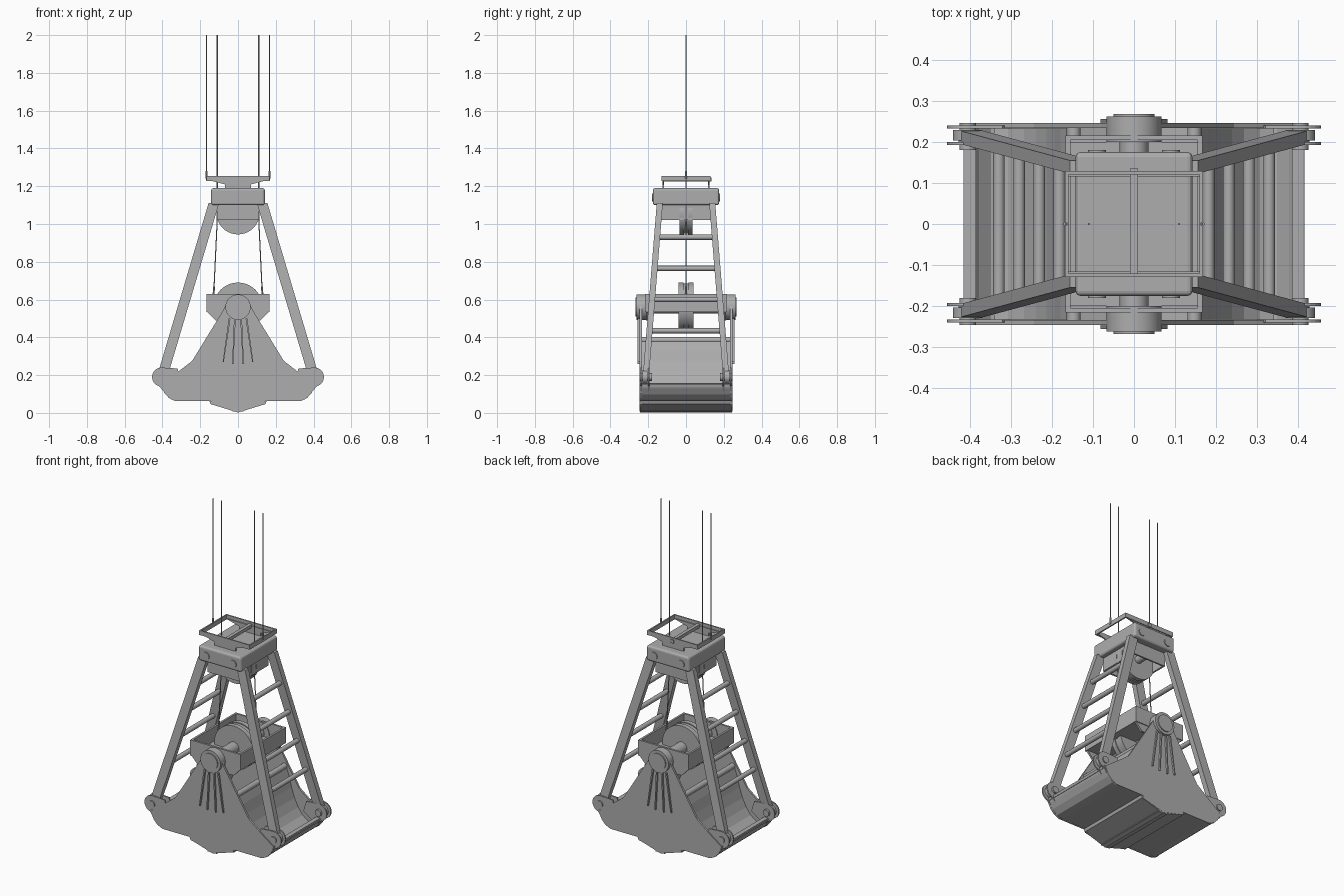
import bpy, bmesh, math
from mathutils import Vector

if "Cube" in bpy.data.objects:
    bpy.data.objects.remove(bpy.data.objects["Cube"])

steel = bpy.data.materials.new("dark_steel")
steel.diffuse_color = (.42, .42, .42, 1)
steel.use_nodes = True
steel.node_tree.nodes["Principled BSDF"].inputs["Base Color"].default_value = steel.diffuse_color


def finish(name, bm, smooth=False):
    bmesh.ops.recalc_face_normals(bm, faces=bm.faces)
    me = bpy.data.meshes.new(name)
    bm.to_mesh(me)
    bm.free()
    me.materials.append(steel)
    ob = bpy.data.objects.new(name, me)
    bpy.context.collection.objects.link(ob)
    if smooth:
        bpy.context.view_layer.objects.active = ob
        ob.select_set(True)
        bpy.ops.object.shade_smooth_by_angle(angle=math.radians(35))
        ob.select_set(False)
    return ob


def box(name, lo, hi, bevel=0):
    bm = bmesh.new()
    bmesh.ops.create_cube(bm, size=1)
    for v in bm.verts:
        v.co = [l + (h - l) * (c + .5) for l, h, c in zip(lo, hi, v.co)]
    ob = finish(name, bm)
    if bevel:
        m = ob.modifiers.new("bevel", 'BEVEL')
        m.width, m.segments = bevel, 3
    return ob


def prism(name, pts, y0, y1):
    """Extrude an x-z profile along y."""
    bm = bmesh.new()
    f = bm.faces.new([bm.verts.new((x, y0, z)) for x, z in pts])
    r = bmesh.ops.extrude_face_region(bm, geom=[f])
    vs = [g for g in r['geom'] if isinstance(g, bmesh.types.BMVert)]
    bmesh.ops.translate(bm, verts=vs, vec=(0, y1 - y0, 0))
    return finish(name, bm)


def rod(name, a, b, r, seg=20):
    a, b = Vector(a), Vector(b)
    bm = bmesh.new()
    bmesh.ops.create_cone(bm, cap_ends=True, segments=seg, radius1=r, radius2=r, depth=(b - a).length)
    rot = (b - a).to_track_quat('Z', 'Y')
    for v in bm.verts:
        v.co = rot @ v.co + (a + b) / 2
    return finish(name, bm, True)


def sheet(name, path, y, t):
    """Bent plate following an x-z path across the full width."""
    bm = bmesh.new()
    rows = [[bm.verts.new((x, s * y, z)) for s in (-1, 1)] for x, z in path]
    for p, q in zip(rows, rows[1:]):
        bm.faces.new((p[0], p[1], q[1], q[0]))
    ob = finish(name, bm)
    m = ob.modifiers.new("thickness", 'SOLIDIFY')
    m.thickness, m.offset = t, 0
    return ob


def beam(name, a, b, wx, wy):
    """Straight bar with level ends."""
    bm = bmesh.new()
    r = [[bm.verts.new((p[0] + i * wx, p[1] + j * wy, p[2]))
          for i, j in ((-1, -1), (1, -1), (1, 1), (-1, 1))] for p in (a, b)]
    bm.faces.new(r[0])
    bm.faces.new(r[1])
    for k in range(4):
        n = (k + 1) % 4
        bm.faces.new((r[0][k], r[0][n], r[1][n], r[1][k]))
    return finish(name, bm)


def open_tray(name, x, y, z0, z1, t):
    for s in (-1, 1):
        box(name + "_end", (s * x - (t if s > 0 else 0), -y, z0), (s * x + (t if s < 0 else 0), y, z1))
        box(name + "_side", (-x, s * y - t / 2, z0), (x, s * y + t / 2, z1))


def sheave(name, z, r, w):
    rod(name + "_core", (0, -w, z), (0, w, z), r * .96, 40)
    for s in (-1, 1):
        rod(name + "_flange", (0, s * w * .3, z), (0, s * w, z), r, 40)


# Rope guide frame
open_tray("rope_frame", .168, .125, 1.228, 1.255, .008)
box("rope_frame_crossbar", (-.01, -.125, 1.225), (.01, .135, 1.245))
for s in (-1, 1):
    y = s * .12
    prism("frame_bracket", [(-.165, 1.235), (-.07, 1.21), (-.07, 1.19), (.07, 1.19), (.07, 1.21), (.165, 1.235)],
          y - .004, y + .004)

# Head block with sheave
box("head_block", (-.142, -.175, 1.10), (.142, .175, 1.19), .012)
open_tray("head_skirt", .112, .125, 1.02, 1.10, .01)
sheave("upper_sheave", 1.06, .115, .035)
rod("upper_axle", (0, -.13, 1.06), (0, .13, 1.06), .022)
for x in (-.09, .09):
    rod("head_pin", (x, -.18, 1.14), (x, .18, 1.14), .022)

# Lower block with sheave and main pivot
open_tray("lower_block", .167, .21, .535, .63, .012)
for s in (-1, 1):
    y = s * .205
    prism("lower_block_cheek", [(-.167, .54), (-.12, .49), (.12, .49), (.167, .54)], y - .006, y + .006)
box("lower_block_floor", (-.16, -.2, .535), (.16, .2, .545))
sheave("lower_sheave", .56, .13, .04)
rod("main_axle", (0, -.25, .56), (0, .25, .56), .035, 32)
for s in (-1, 1):
    rod("pivot_hub", (0, s * .2, .56), (0, s * .262, .56), .067, 40)
    rod("pivot_cap", (0, s * .26, .56), (0, s * .268, .56), .05, 40)

# Ropes
for s in (-1, 1):
    rod("holding_rope", (s * .166, 0, 1.23), (s * .166, 0, 2), .0028, 8)
    rod("rope_socket", (s * .166, 0, 1.24), (s * .166, 0, 1.28), .0055, 10)
    rod("closing_rope_upper", (s * .11, 0, 1.02), (s * .11, 0, 2), .0028, 8)
    rod("closing_rope_lower", (s * .132, 0, .56), (s * .11, 0, 1.02), .0028, 8)
    rod("closing_rope_clamp", (s * .13, 0, .61), (s * .127, 0, .67), .005, 10)

plate = [(0, .62), (.04, .61), (.065, .57), (.08, .54), (.12, .475), (.243, .275), (.34, .2), (.41, .15),
         (.39, .105), (.365, .078), (.33, .062), (.143, .062), (.143, .045), (0, .01)]
outer = [(0, .006), (.143, .05), (.15, .066), (.31, .066), (.35, .074), (.38, .1), (.4, .13), (.412, .155)]
inner = [(.155, .385), (.175, .33), (.19, .27), (.21, .21), (.235, .16), (.265, .12), (.305, .09), (.34, .08)]
ear = [(.30, .17), (.32, .235)] + [(.405 + .05 * math.cos(math.radians(a)), .19 + .05 * math.sin(math.radians(a)))
                                  for a in range(90, -76, -15)] + [(.395, .115), (.36, .13)]


def leg_point(z):
    t = (1.12 - z) / (1.12 - .2)
    return .125 + t * .274, .138 + t * .074


for s in (-1, 1):
    def flip(pts):
        return [(s * x, z) for x, z in pts]

    # Bucket half
    sheet("bucket_shell", flip(outer), .244, .008)
    sheet("bucket_inner_plate", flip(inner), .232, .008)
    rod("bucket_cross_tube", (s * .147, -.24, .385), (s * .147, .24, .385), .017)
    box("cutting_lip", (min(0, s * .03), -.245, .007), (max(0, s * .03), .245, .02))
    box("rim_bar", (min(s * .385, s * .412), -.235, .14), (max(s * .385, s * .412), .235, .158))
    for t in (-1, 1):
        y = t * .24
        prism("bucket_side", flip(plate), y - .006, y + .006)
        # Side plate stiffening ribs
        for a, b in (((.012, .5), (.025, .26)), ((.04, .5), (.075, .27))):
            prism("side_rib", flip([a, (a[0] + .009, a[1]), (b[0] + .006, b[1]), b]), t * .244, t * .256)
        # Leg hinge: ears and pin
        for e in (.196, .236):
            prism("hinge_ear", flip(ear), t * e - .004, t * e + .004)
        rod("hinge_pin", (s * .405, t * .18, .19), (s * .405, t * .246, .19), .02)
        rod("leg_eye", (s * .405, t * .203, .19), (s * .405, t * .229, .19), .036, 24)
        # Leg
        x0, y0 = leg_point(1.11)
        x1, y1 = leg_point(.2)
        beam("leg", (s * x0, t * y0, 1.11), (s * x1, t * y1, .2), .028, .016)
    # Ladder rungs
    for z in (.93, .765, .6, .435):
        x, y = leg_point(z)
        rod("rung", (s * x, -y, z), (s * x, y, z), .014)
